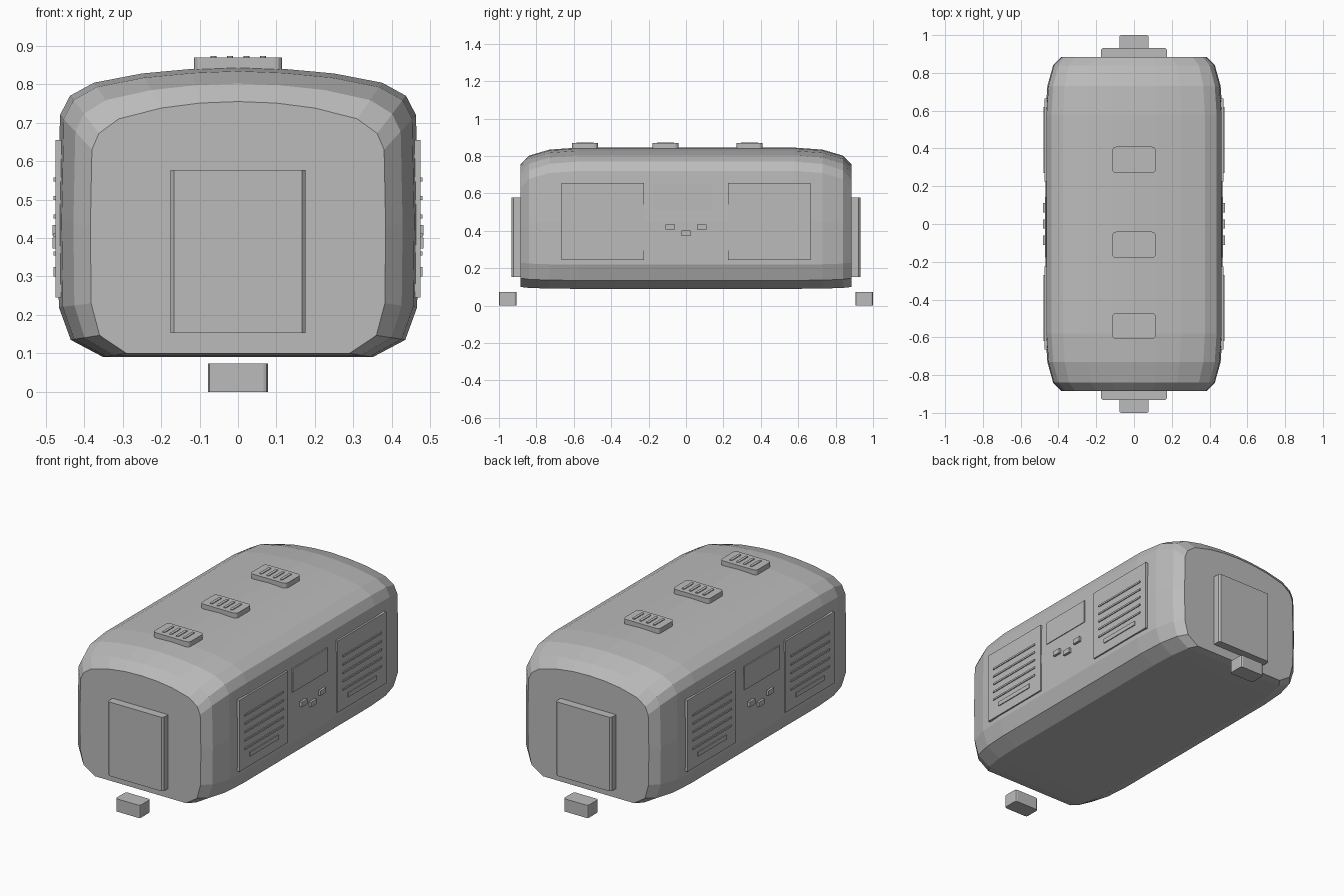
import bpy, bmesh
from mathutils import Vector

cube = bpy.data.objects.get("Cube")
if cube:
    bpy.data.objects.remove(cube, do_unlink=True)

GREY = (0.5, 0.5, 0.5, 1)
grey = bpy.data.materials.new("grey_paint")
grey.use_nodes = True
grey.diffuse_color = GREY
grey.node_tree.nodes["Principled BSDF"].inputs["Base Color"].default_value = GREY


def finish(name, bm):
    bmesh.ops.recalc_face_normals(bm, faces=bm.faces)
    mesh = bpy.data.meshes.new(name)
    bm.to_mesh(mesh)
    bm.free()
    mesh.materials.append(grey)
    obj = bpy.data.objects.new(name, mesh)
    bpy.context.collection.objects.link(obj)
    return obj


def block(name, low, high, round_axis=None, radius=0.0, segments=1):
    """Box between two corners, with the edges along one axis rounded."""
    bm = bmesh.new()
    bmesh.ops.create_cube(bm, size=1)
    low, high = Vector(low), Vector(high)
    for v in bm.verts:
        v.co = (low + high) / 2 + v.co * (high - low)
    if round_axis is not None:
        edges = [e for e in bm.edges
                 if abs((e.verts[0].co - e.verts[1].co).normalized()[round_axis]) > 0.9]
        bmesh.ops.bevel(bm, geom=edges, offset=radius, segments=segments,
                        profile=0.5, affect='EDGES')
    return finish(name, bm)


def side_block(name, side, y, z, x_out, depth=0.03):
    """Plate on a side wall, from its y range, z range and outer x."""
    xs = sorted((side * (x_out - depth), side * x_out))
    return block(name, (xs[0], y[0], z[0]), (xs[1], y[1], z[1]))


# Body: half sections at the middle and at the ends, blended along y
MIDDLE = [(0, .845), (.12, .84), (.25, .828), (.375, .804), (.437, .77),
          (.463, .72), (.469, .45), (.466, .22), (.435, .135), (.35, .09)]
END = [(0, .755), (.1, .751), (.2, .738), (.31, .71), (.362, .672),
       (.38, .63), (.384, .43), (.382, .23), (.36, .147), (.29, .1)]
STATIONS = [(.885, 0), (.84, .52), (.73, .88), (.58, 1)]


def ring(bm, y, t):
    half = [(a[0] + (b[0] - a[0]) * t, a[1] + (b[1] - a[1]) * t)
            for a, b in zip(END, MIDDLE)]
    loop = half + [(-x, z) for x, z in reversed(half[1:])]
    return [bm.verts.new((x, y, z)) for x, z in loop]


bm = bmesh.new()
rings = [ring(bm, -y, t) for y, t in STATIONS]
rings += [ring(bm, y, t) for y, t in reversed(STATIONS)]
for a, b in zip(rings, rings[1:]):
    for i in range(len(a)):
        j = (i + 1) % len(a)
        bm.faces.new((a[i], a[j], b[j], b[i]))
bm.faces.new(rings[0])
bm.faces.new(rings[-1])
finish("body", bm)

# End doors and couplers
for end, label in ((-1, "front"), (1, "back")):
    y0, y1 = sorted((end * .87, end * .932))
    block(label + "_door", (-.176, y0, .153), (.176, y1, .577), 2, .01)
    y0, y1 = sorted((end * .905, end))
    block(label + "_coupler", (-.078, y0, 0), (.078, y1, .073), 2, .012, 2)

# Roof vents with raised slats
for n, y in enumerate((-.54, -.11, .34)):
    block(f"roof_vent_{n}", (-.115, y - .069, .83), (.115, y + .069, .869), 2, .02, 3)
    for k in range(4):
        x = -.064 + k * .043
        block(f"roof_vent_{n}_slat_{k}", (x - .008, y - .045, .86),
              (x + .008, y + .045, .873), 2, .006, 2)

# Side walls: louvred panels, window plate and buttons
for side, label in ((1, "left"), (-1, "right")):
    for end, where in ((-1, "front"), (1, "back")):
        c = end * .445
        name = f"{label}_{where}_panel"
        side_block(name, side, (c - .22, c + .22), (.245, .655), .475)
        for k in range(5):
            z = .36 + k * .048
            side_block(f"{name}_slat_{k}", side, (c - .175, c + .175),
                       (z - .005, z + .005), .48)
        side_block(name + "_handle", side, (c - .13, c + .13), (.3, .325), .48)
    side_block(label + "_window", side, (-.177, .142), (.513, .647), .472)
    for k, (y, z) in enumerate(((-.085, .42), (0, .387), (.085, .42))):
        side_block(f"{label}_button_{k}", side, (y - .025, y + .025),
                   (z - .014, z + .014), .482)
